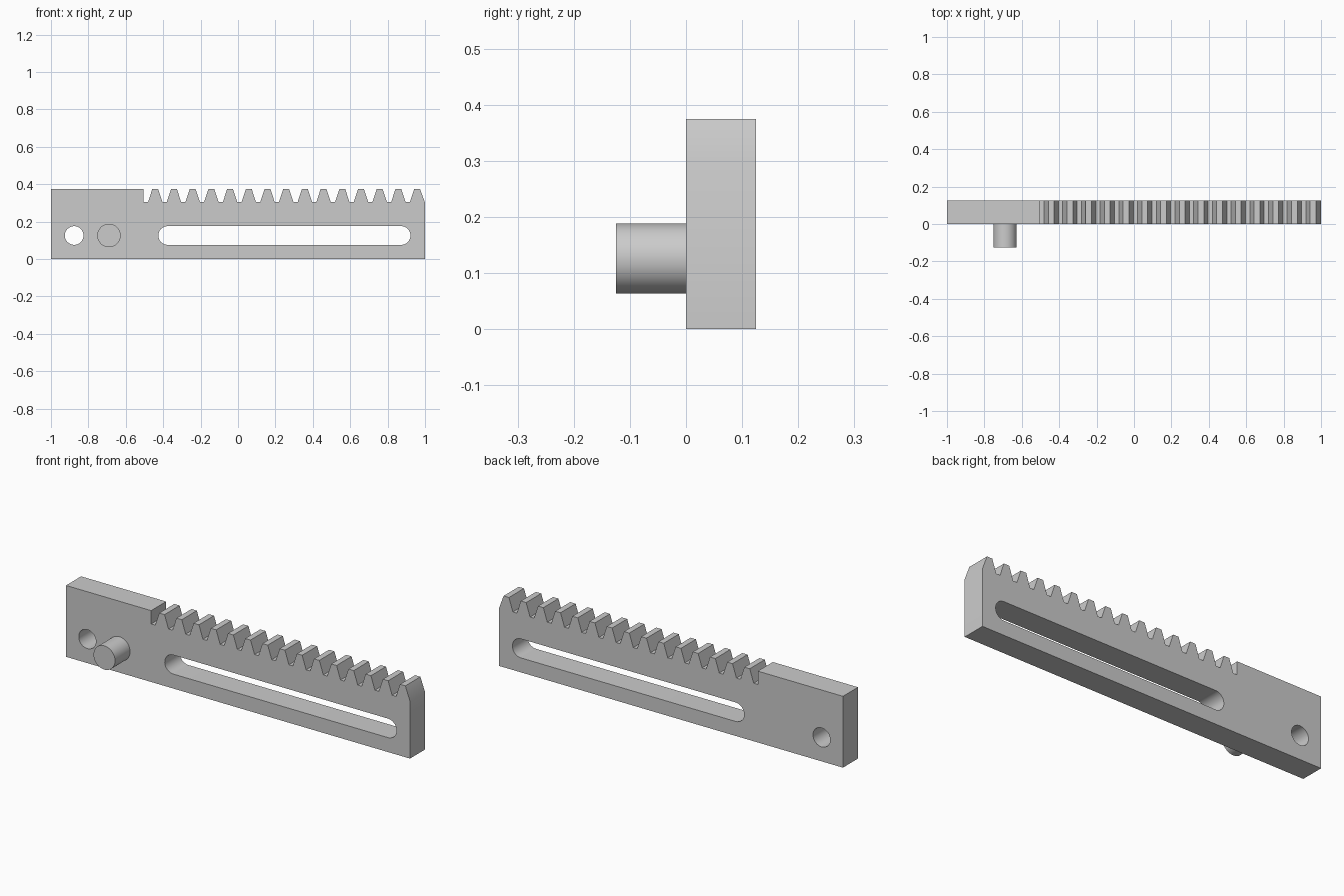
import bpy, bmesh
from math import sin, cos, pi, radians
from mathutils import Vector

if "Cube" in bpy.data.objects:
    bpy.data.objects.remove(bpy.data.objects["Cube"])

THICK = 0.125          # bar thickness, also the pin length
TOP, ROOT = 0.375, 0.305
AXIS = 0.126           # height of the hole, pin and slot centres
PITCH, TEETH, FIRST = 0.1, 15, -0.4425

steel = bpy.data.materials.new("plain_grey")
steel.use_nodes = True
grey = (0.6, 0.6, 0.6, 1)
steel.diffuse_color = grey
steel.node_tree.nodes["Principled BSDF"].inputs["Base Color"].default_value = grey


def arc(x, radius, start, sweep, steps):
    """Points of an arc about (x, AXIS)."""
    return [(x + radius * cos(start + sweep * i / steps),
             AXIS + radius * sin(start + sweep * i / steps)) for i in range(steps + 1)]


def plate(name, loops, y0, y1):
    """Fill an outline with its holes and extrude it from y0 to y1."""
    bm = bmesh.new()
    for loop in loops:
        verts = [bm.verts.new((x, y0, z)) for x, z in loop]
        for a, b in zip(verts, verts[1:] + verts[:1]):
            bm.edges.new((a, b))
    bmesh.ops.triangle_fill(bm, edges=bm.edges[:], use_beauty=True, normal=(0, -1, 0))
    out = bmesh.ops.extrude_face_region(bm, geom=bm.faces[:], use_keep_orig=True)
    moved = [v for v in out["geom"] if isinstance(v, bmesh.types.BMVert)]
    bmesh.ops.translate(bm, verts=moved, vec=Vector((0, y1 - y0, 0)))
    bmesh.ops.recalc_face_normals(bm, faces=bm.faces[:])
    mesh = bpy.data.meshes.new(name)
    bm.to_mesh(mesh)
    bm.free()
    mesh.materials.append(steel)
    obj = bpy.data.objects.new(name, mesh)
    bpy.context.collection.objects.link(obj)
    bpy.ops.object.select_all(action="DESELECT")
    obj.select_set(True)
    bpy.context.view_layer.objects.active = obj
    bpy.ops.object.shade_smooth_by_angle(angle=radians(30))
    return obj


# Toothed bar outline: plain block on the right end, then the row of teeth
outline = [(-1, 0), (-1, TOP), (-0.505, TOP), (-0.505, ROOT)]
for i in range(TEETH):
    c = FIRST + i * PITCH
    outline += [(c - 0.0385, ROOT), (c - 0.0155, TOP), (c + 0.0155, TOP)]
    if i < TEETH - 1:
        outline.append((c + 0.0385, ROOT))
outline += [(1, 0.302), (1, 0)]

# Round hole and long slot through the bar
hole = arc(-0.876, 0.05, 0, 2 * pi, 48)[:-1]
slot = arc(0.872, 0.05, -pi / 2, pi, 24) + arc(-0.376, 0.05, pi / 2, pi, 24)
plate("toothed_bar", [outline, hole, slot], 0, THICK)

# Pin standing out of the front
plate("pin", [arc(-0.69, 0.0625, 0, 2 * pi, 48)[:-1]], -THICK, 0)
